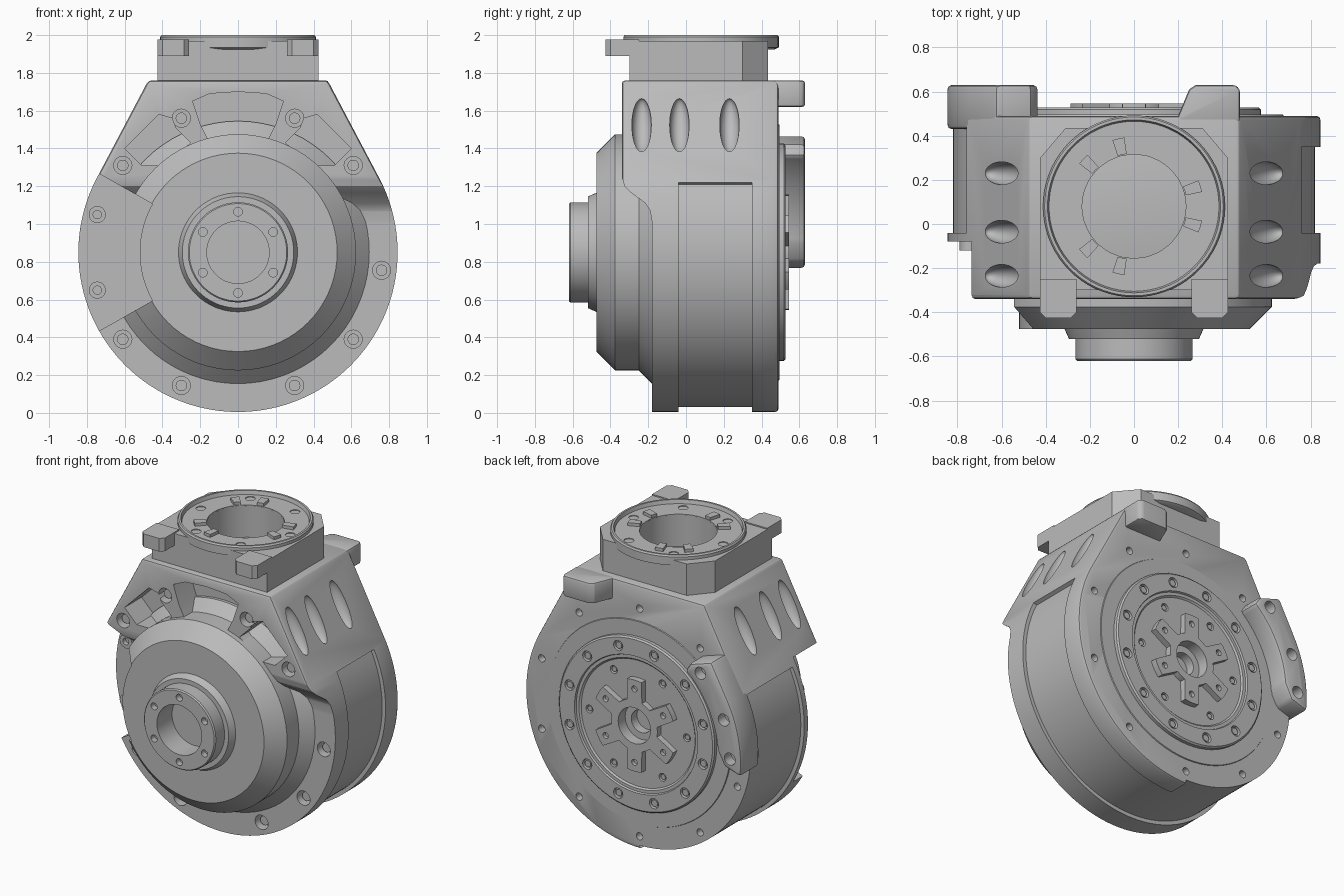
import bpy, bmesh
from math import sin, cos, radians, pi
from mathutils import Matrix, Vector

if "Cube" in bpy.data.objects:
    bpy.data.objects.remove(bpy.data.objects["Cube"])

CZ = 0.85      # height of the drum axis
NY = 0.08      # depth position of the neck axis
R = 0.845
parts = []

grey = bpy.data.materials.new("machined_grey")
grey.use_nodes = True
grey.diffuse_color = (0.5, 0.5, 0.5, 1)
grey.node_tree.nodes["Principled BSDF"].inputs["Base Color"].default_value = (0.5, 0.5, 0.5, 1)


def make(name, bm):
    bmesh.ops.recalc_face_normals(bm, faces=bm.faces)
    me = bpy.data.meshes.new(name)
    bm.to_mesh(me)
    bm.free()
    me.materials.append(grey)
    ob = bpy.data.objects.new(name, me)
    bpy.context.collection.objects.link(ob)
    parts.append(ob)
    return ob


def place(axis, u, v, h):
    return {"X": (h, u, v), "Y": (u, h, v), "Z": (u, v, h)}[axis]


def prism(name, polys, axis, a, b):
    """Extrude one or more flat outlines along an axis."""
    bm = bmesh.new()
    for pts in polys:
        lo, hi = ([bm.verts.new(place(axis, u, v, h)) for u, v in pts] for h in (a, b))
        bm.faces.new(lo)
        bm.faces.new(hi[::-1])
        for i in range(len(pts)):
            j = (i + 1) % len(pts)
            bm.faces.new((lo[i], hi[i], hi[j], lo[j]))
    return make(name, bm)


def lathe(name, profile, axis, centre, steps=72):
    """Spin a (radius, position) profile round an axis."""
    bm = bmesh.new()
    vs = [bm.verts.new(Vector(place(axis, r, 0, h)) + Vector(centre)) for r, h in profile]
    es = [bm.edges.new(p) for p in zip(vs, vs[1:])]
    bmesh.ops.spin(bm, geom=vs + es, cent=centre, axis=place(axis, 0, 0, 1),
                   angle=2 * pi, steps=steps)
    bmesh.ops.remove_doubles(bm, verts=bm.verts, dist=1e-4)
    return make(name, bm)


def arc(r, a0, a1, n=48, c=(0, CZ)):
    return [(c[0] + r * cos(radians(a0 + (a1 - a0) * i / n)),
             c[1] + r * sin(radians(a0 + (a1 - a0) * i / n))) for i in range(n + 1)]


def band(r0, r1, a0, a1):
    return arc(r0, a0, a1) + arc(r1, a1, a0)


def circle(p, r, n=24):
    return arc(r, 0, 360 - 360 / n, n - 1, p)


def ring(r, count, start=0, c=(0, CZ)):
    return [(c[0] + r * cos(radians(start + 360 * i / count)),
             c[1] + r * sin(radians(start + 360 * i / count))) for i in range(count)]


def discs(name, centres, r, axis, a, b):
    return prism(name, [circle(p, r) for p in centres], axis, a, b)


def apply(ob, mod):
    bpy.context.view_layer.objects.active = ob
    bpy.ops.object.modifier_apply(modifier=mod.name)


def bevel(ob, width, segments=2):
    mod = ob.modifiers.new("bevel", "BEVEL")
    mod.width, mod.segments, mod.angle_limit = width, segments, radians(40)
    apply(ob, mod)


def cut(cutter, *targets):
    for ob in targets:
        mod = ob.modifiers.new("cut", "BOOLEAN")
        mod.operation, mod.solver, mod.object = "DIFFERENCE", "EXACT", cutter
        apply(ob, mod)
    parts.remove(cutter)
    bpy.data.objects.remove(cutter)


def mirror(pts):
    return [(-x, z) for x, z in pts]


# Teardrop housing, stepped back below its shoulders
outline = arc(R, 27, -207, 96) + [(-0.475, 1.76), (0.475, 1.76)]
housing = prism("housing", [outline], "Y", -0.34, 0.49)
bevel(housing, 0.018)
step = [(-0.5, 1.25), (-0.34, 1.25), (-0.325, 1.2), (-0.29, 1.165), (-0.215, 1.11),
        (-0.19, 1.07), (-0.18, 1.01), (-0.18, -0.2), (-0.5, -0.2)]
cut(prism("step_cutter", [step], "X", -1, 1), housing)

# Recessed side bands
cut(prism("band_cutter", [band(0.82, 0.96, 26, -92)], "Y", -0.04, 0.35), housing)
cut(prism("band_cutter", [band(0.82, 0.96, -90, -206)], "Y", -0.04, 0.55), housing)

# Front cover with cone, output hub and hub bore
front_cover = lathe("front_cover", [
    (0, -0.46), (0.165, -0.46), (0.165, -0.62), (0.258, -0.62), (0.265, -0.612),
    (0.265, -0.52), (0.295, -0.52), (0.315, -0.475), (0.525, -0.475), (0.625, -0.375),
    (0.625, -0.25), (0.695, -0.18), (0.695, -0.1), (0, -0.1)], "Y", (0, 0, CZ))
cut(discs("hub_holes", ring(0.215, 6, 90), 0.023, "Y", -0.7, -0.58), front_cover)

# Notch on one side, with two bolt bosses
cut(prism("notch_cutter", [band(0.52, 1.1, 150.5, 209.5)], "Y", -0.7, -0.08), housing, front_cover)
boss_at = [(-0.745, 1.05), (-0.745, 0.65)]
notch_bosses = discs("notch_bosses", boss_at, 0.045, "Y", -0.12, -0.06)
cut(discs("boss_holes", boss_at, 0.022, "Y", -0.2, -0.09), notch_bosses)

# Weight pockets in the upper front
middle = [(-0.16, 1.45), (-0.2, 1.53), (-0.24, 1.65), (-0.15, 1.69), (0, 1.7),
          (0.15, 1.69), (0.24, 1.65), (0.2, 1.53), (0.16, 1.45)]
side = [(0.25, 1.43), (0.33, 1.51), (0.35, 1.56), (0.42, 1.58), (0.6, 1.4),
        (0.56, 1.36), (0.51, 1.31), (0.4, 1.31)]
cut(prism("pocket_cutter", [middle, side, mirror(side)], "Y", -0.5, -0.16), housing)

# Counterbored screws on the front
upper = [(0.3, 1.56), (-0.3, 1.56), (0.61, 1.31), (-0.61, 1.31)]
lower = [(0.3, 0.145), (-0.3, 0.145), (0.61, 0.39), (-0.61, 0.39), (0.76, 0.755)]
for name, spots, y in (("upper_screws", upper, -0.34), ("lower_screws", lower, -0.18)):
    cut(discs("counterbores", spots, 0.048, "Y", y - 0.1, y + 0.07), housing)
    discs(name, spots, 0.03, "Y", y + 0.03, y + 0.08)

# Scooped grip slots on the sloping shoulders
for sx in (1, -1):
    for y in (-0.235, -0.035, 0.23):
        bm = bmesh.new()
        bmesh.ops.create_uvsphere(bm, u_segments=24, v_segments=16, radius=1)
        turn = Matrix.Rotation(radians(-27 * sx), 4, "Y")
        bm.transform(Matrix.Translation((sx * 0.595, y, 1.52)) @ turn
                     @ Matrix.Diagonal((0.06, 0.052, 0.16, 1)))
        cut(make("slot_cutter", bm), housing)

# Back of the housing: bore, rim holes, bearing plate
cut(discs("back_bore", [(0, CZ)], 0.5, "Y", 0.36, 0.7), housing)
cut(discs("rim_holes", ring(0.76, 10, 18), 0.024, "Y", 0.44, 0.6), housing)
back_plate = lathe("back_plate", [
    (0, 0.41), (0.12, 0.41), (0.12, 0.505), (0.42, 0.505), (0.43, 0.515), (0.45, 0.515),
    (0.455, 0.527), (0.565, 0.527), (0.575, 0.518), (0.575, 0.496), (0.675, 0.496),
    (0.68, 0.485), (0.49, 0.485), (0.49, 0.37), (0, 0.37)], "Y", (0, 0, CZ))
for name, spots, r, y in (("ring_screws", ring(0.51, 12, 15), 0.034, 0.527),
                          ("inner_screws", ring(0.36, 6, 60), 0.026, 0.505)):
    cut(discs("screw_holes", spots, r, "Y", y - 0.025, y + 0.1), back_plate)
    discs(name, spots, r * 0.65, "Y", y - 0.04, y - 0.006)

# Six-armed drive star with a bored centre
star_pts = []
for k in range(6):
    a = 90 + 60 * k
    star_pts += arc(0.17, a - 30, a - 19, 3) + arc(0.305, a - 10, a + 10, 4) + arc(0.17, a + 19, a + 28, 3)
drive_star = prism("drive_star", [star_pts], "Y", 0.49, 0.545)
cut(discs("star_bore", [(0, CZ)], 0.12, "Y", 0.4, 0.7), drive_star)
cut(discs("arm_holes", ring(0.245, 6, 90), 0.02, "Y", 0.52, 0.7), drive_star)
hub_collar = lathe("hub_collar", [(0.075, 0.4), (0.075, 0.47), (0.12, 0.47), (0.12, 0.4),
                                  (0.075, 0.4)], "Y", (0, 0, CZ))

# Raised mounting crescent on the back
crescent = arc(R, 186, 153, 20) + [(-0.625, 1.47), (-0.47, 1.42)] + arc(0.67, 130, 176, 20) + [(-0.72, 0.8)]
mount_crescent = prism("mount_crescent", [crescent], "Y", 0.43, 0.63)
bevel(mount_crescent, 0.025)
mount_spots = ring(0.76, 3, 136, (0, CZ))[:1] + arc(0.765, 160, 179, 1)
cut(discs("mount_holes", mount_spots, 0.04, "Y", 0.56, 0.8), mount_crescent)

# Top corner tab on the back
tab = [(0.2, 0.46), (0.2, 0.49), (0.25, 0.61), (0.28, 0.63), (0.46, 0.63), (0.48, 0.61), (0.48, 0.46)]
corner_tab = prism("corner_tab", [tab], "Z", 1.62, 1.76)
bevel(corner_tab, 0.02)

# Neck block with clipped back corners and two front lugs
neck_pts = [(-0.425, -0.3), (0.425, -0.3), (0.425, 0.3), (0.31, 0.435), (-0.31, 0.435), (-0.425, 0.3)]
neck = prism("neck", [neck_pts], "Z", 1.75, 1.97)
lug = [(0.26, -0.25), (0.26, -0.4), (0.285, -0.425), (0.4, -0.425), (0.425, -0.4), (0.425, -0.25)]
front_lugs = prism("front_lugs", [lug, mirror(lug)], "Z", 1.89, 1.978)
cut(discs("neck_bore", [(0, NY)], 0.236, "Z", 1.7, 2.1), neck)

# Flange ring, its holes and paired locating teeth
flange = lathe("flange_ring", [
    (0.235, 1.76), (0.235, 1.975), (0.385, 1.975), (0.392, 2.0), (0.405, 2.0),
    (0.412, 1.99), (0.412, 1.935), (0.39, 1.925), (0.3, 1.925), (0.3, 1.76),
    (0.235, 1.76)], "Z", (0, NY, 0))
cut(discs("flange_holes", ring(0.33, 6, 0, (0, NY)), 0.03, "Z", 1.94, 2.1), flange)
teeth = [arc(0.24, a - 5, a + 5, 2, (0, NY)) + arc(0.315, a + 5, a - 5, 2, (0, NY))
         for k in (0, 120, 240) for a in (k - 17, k + 17)]
prism("flange_teeth", teeth, "Z", 1.96, 1.995)

# Smooth curved walls, keep edges crisp
bpy.ops.object.select_all(action="DESELECT")
for ob in parts:
    ob.select_set(True)
bpy.context.view_layer.objects.active = housing
bpy.ops.object.shade_smooth_by_angle(angle=radians(28))
